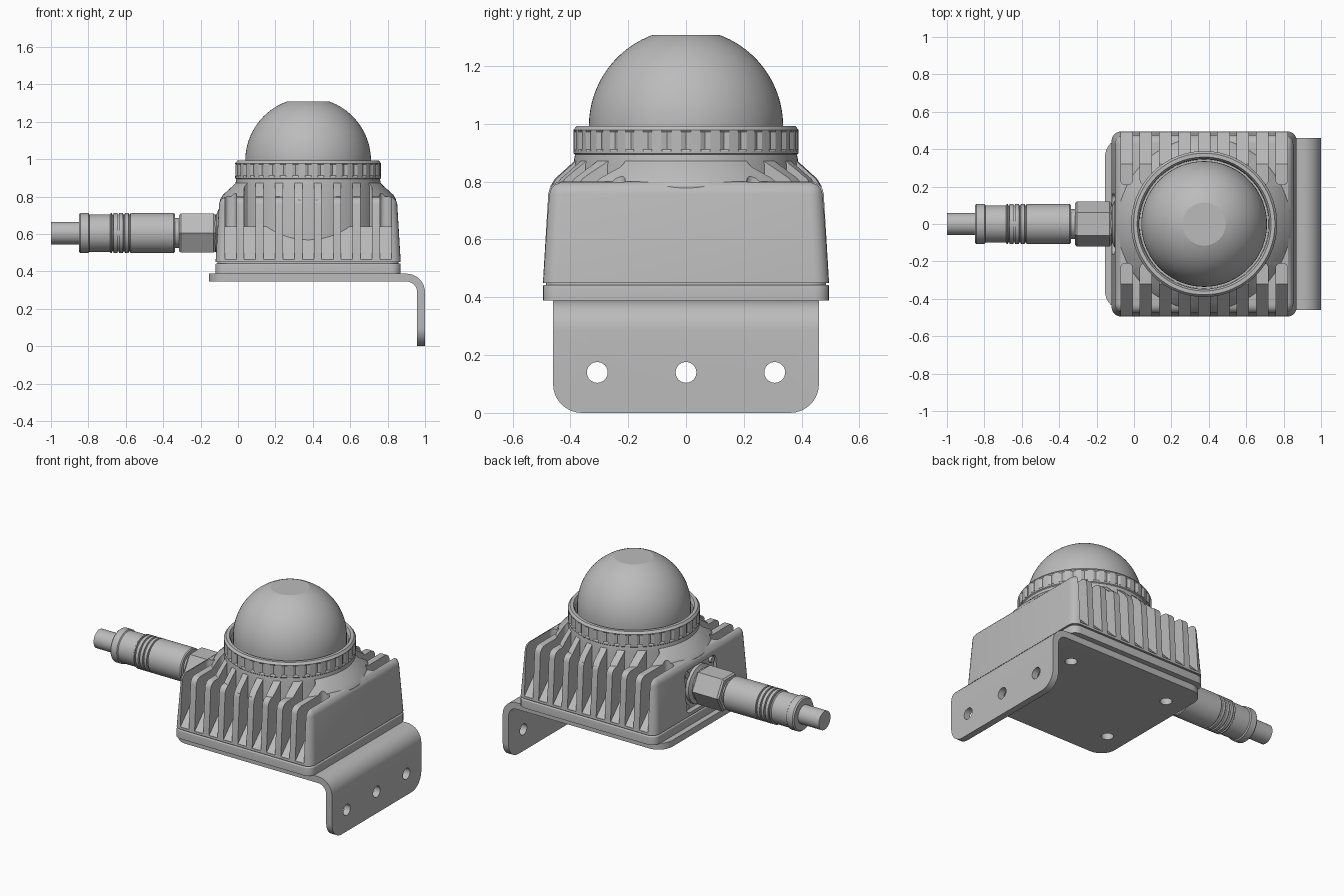
import bpy, bmesh, math
from mathutils import Matrix, Vector

old = bpy.data.objects.get("Cube")
if old:
    bpy.data.objects.remove(old, do_unlink=True)

CX = 0.375          # housing centre
CABLE_Z = 0.605     # connector axis height

grey = bpy.data.materials.new("grey_metal")
grey.use_nodes = True
COLOUR = (0.5, 0.5, 0.5, 1)
grey.diffuse_color = COLOUR
next(n for n in grey.node_tree.nodes if n.type == 'BSDF_PRINCIPLED').inputs["Base Color"].default_value = COLOUR


def finish(name, bm, matrix=None):
    """Turn a bmesh into a named object."""
    if matrix:
        bm.transform(matrix)
    bmesh.ops.recalc_face_normals(bm, faces=bm.faces)
    mesh = bpy.data.meshes.new(name)
    bm.to_mesh(mesh)
    bm.free()
    mesh.materials.append(grey)
    obj = bpy.data.objects.new(name, mesh)
    bpy.context.collection.objects.link(obj)
    return obj


def activate(obj):
    bpy.ops.object.select_all(action='DESELECT')
    obj.select_set(True)
    bpy.context.view_layer.objects.active = obj


def smooth(obj, angle=30):
    activate(obj)
    bpy.ops.object.shade_smooth_by_angle(angle=math.radians(angle))
    return obj


def combine(obj, tool, operation='DIFFERENCE'):
    """Apply a boolean and discard the tool."""
    tool.hide_render = True
    activate(obj)
    mod = obj.modifiers.new("cut", 'BOOLEAN')
    mod.operation, mod.solver, mod.object = operation, 'EXACT', tool
    bpy.ops.object.modifier_apply(modifier=mod.name)
    bpy.data.objects.remove(tool, do_unlink=True)


def lathe_mesh(profile, n=64, phase=0.0, radius_at=lambda r, row, i: r):
    """Revolve (radius, height) points around z."""
    bm = bmesh.new()
    rows = []
    for row, (r, h) in enumerate(profile):
        ring = []
        for i in range(n):
            a = phase + 2 * math.pi * i / n
            q = radius_at(r, row, i)
            ring.append(bm.verts.new((q * math.cos(a), q * math.sin(a), h)))
        rows.append(ring)
    for a, b in zip(rows, rows[1:]):
        for i in range(n):
            j = (i + 1) % n
            bm.faces.new((a[i], a[j], b[j], b[i]))
    bmesh.ops.remove_doubles(bm, verts=bm.verts, dist=1e-5)
    return bm


def prism(bm, points, start, end):
    """Extrude a closed outline of vectors from start to end offset."""
    a = [bm.verts.new(Vector(p) + Vector(start)) for p in points]
    b = [bm.verts.new(Vector(p) + Vector(end)) for p in points]
    bm.faces.new(a)
    bm.faces.new(b[::-1])
    n = len(points)
    sides = [bm.faces.new((a[i], b[i], b[(i + 1) % n], a[(i + 1) % n])) for i in range(n)]
    return a, b, sides


def rounded_block(half_low, half_high, z0, z1, corner, top):
    """Tapered block with rounded upright and top edges."""
    bm = bmesh.new()
    bmesh.ops.create_cube(bm, size=2)
    for v in bm.verts:
        high = v.co.z > 0
        h = half_high if high else half_low
        v.co = (v.co.x * h, v.co.y * h, z1 if high else z0)
    def upright(e):
        return abs(e.verts[0].co.z - e.verts[1].co.z) > 1e-3
    bmesh.ops.bevel(bm, geom=[e for e in bm.edges if upright(e)], offset=corner,
                    segments=5, profile=0.5, affect='EDGES')
    if top:
        rim = [e for e in bm.edges if all(v.co.z > z1 - 1e-4 for v in e.verts)]
        bmesh.ops.bevel(bm, geom=rim, offset=top, segments=4, profile=0.5, affect='EDGES')
    return bm


def cylinders(spots, radius, depth, axis='Z', n=24):
    bm = bmesh.new()
    turn = Matrix.Rotation(math.pi / 2, 4, 'Y') if axis == 'X' else Matrix()
    for s in spots:
        bmesh.ops.create_cone(bm, cap_ends=True, segments=n, radius1=radius, radius2=radius,
                              depth=depth, matrix=Matrix.Translation(s) @ turn)
    return bm


centre = Matrix.Translation((CX, 0, 0))

# Housing: tapered block with a conical shoulder
housing = finish("finned_housing", rounded_block(0.495, 0.474, 0.45, 0.80, 0.05, 0.042), centre)
shoulder = finish("shoulder", lathe_mesh([(0, 0.7), (0.47, 0.7), (0.47, 0.785), (0.455, 0.81),
                                          (0.40, 0.86), (0.385, 0.875), (0, 0.875)], 72), centre)
combine(housing, shoulder, 'UNION')

# Cooling slots along front and back
bm = bmesh.new()
SLOT = 0.031
for side in (-1, 1):
    for i in range(-4, 5):
        x = CX + i * 0.1037
        outline = [(0, side * y, z) for y, z in
                   ((0.6, 0.46), (0.492, 0.465), (0.32, 0.64), (0.21, 0.64), (0.21, 1.0), (0.6, 1.0))]
        a, b, _ = prism(bm, outline, (x - SLOT, 0, 0), (x + SLOT, 0, 0))
        inner = [bm.edges.get((ring[3], ring[4])) for ring in (a, b)]
        bmesh.ops.bevel(bm, geom=inner, offset=0.024, segments=4, profile=0.5, affect='EDGES')
combine(housing, finish("slot_cutter", bm))

# Square recess around the cable connector
bm = bmesh.new()
bmesh.ops.create_cube(bm, size=1, matrix=Matrix.Translation((-0.145, 0, CABLE_Z))
                      @ Matrix.Diagonal((0.12, 0.32, 0.27, 1)))
bmesh.ops.bevel(bm, geom=[e for e in bm.edges if abs(e.verts[0].co.x - e.verts[1].co.x) > 0.05],
                offset=0.03, segments=4, profile=0.5, affect='EDGES')
combine(housing, finish("recess_cutter", bm))
smooth(housing)

# Base flange and the narrow groove above it
smooth(finish("base_flange", rounded_block(0.495, 0.495, 0.388, 0.443, 0.05, 0.006), centre))
smooth(finish("base_groove", rounded_block(0.484, 0.484, 0.43, 0.455, 0.05, 0), centre))

# Neck forms the inner ends of the slots
smooth(finish("neck", lathe_mesh([(0, 0.46), (0.39, 0.46), (0.39, 0.86), (0.383, 0.90), (0, 0.90)], 72), centre))

# Knurled clamping ring
ring_profile = [(0.345, 0.89), (0.38, 0.89), (0.39, 0.898), (0.39, 0.906), (0.39, 0.912),
                (0.39, 0.972), (0.39, 0.978), (0.378, 0.993), (0.358, 0.993), (0.348, 0.975), (0.345, 0.89)]
knurl = lambda r, row, i: r - 0.008 if row in (4, 5) and i % 4 == 0 else r
smooth(finish("clamping_ring", lathe_mesh(ring_profile, 144, 0, knurl), centre), 25)

# Dome with flattened crown
R, FLAT = 0.336, 0.115
top = math.acos(FLAT / R)
dome = [(0, 0.9), (R, 0.9)] + [(R * math.cos(top * k / 20), 0.992 + R * math.sin(top * k / 20))
                               for k in range(21)] + [(0, 0.992 + R * math.sin(top))]
smooth(finish("dome", lathe_mesh(dome, 72), centre), 15)

# Angle bracket: bent sheet
T, BEND = 0.042, 0.10
TOP_Z = 0.388
arc = [(math.sin(k * math.pi / 16), math.cos(k * math.pi / 16)) for k in range(9)]
outer = [(1 - BEND + BEND * s, TOP_Z - BEND + BEND * c) for s, c in arc]
inner = [(1 - BEND + (BEND - T) * s, TOP_Z - BEND + (BEND - T) * c) for s, c in arc]
sheet = [(-0.155, TOP_Z)] + outer + [(1, 0), (1 - T, 0)] + inner[::-1] + [(-0.155, TOP_Z - T)]
bm = bmesh.new()
prism(bm, [(x, 0, z) for x, z in sheet], (0, -0.46, 0), (0, 0.46, 0))
corners = [e for e in bm.edges if abs(e.verts[0].co.y - e.verts[1].co.y) < 1e-4 and
           (all(v.co.z < 1e-4 for v in e.verts) or all(v.co.x < -0.15 for v in e.verts))]
bmesh.ops.bevel(bm, geom=corners, offset=0.10, segments=8, profile=0.5, affect='EDGES')
bracket = finish("mounting_bracket", bm)
combine(bracket, finish("wall_holes", cylinders([(0.98, y, 0.14) for y in (-0.307, 0, 0.307)], 0.036, 0.2, 'X')))
screw_spots = [(x, y, 0.366) for x in (-0.02, 0.70) for y in (-0.265, 0.265)]
combine(bracket, finish("base_holes", cylinders(screw_spots, 0.036, 0.2)))
smooth(bracket)

# Connector parts run outward along -x
along = Matrix.Translation((0, 0, CABLE_Z)) @ Matrix.Rotation(-math.pi / 2, 4, 'Y')
smooth(finish("connector_washer", lathe_mesh([(0, 0.07), (0.125, 0.07), (0.125, 0.105), (0.10, 0.115),
                                              (0.10, 0.13), (0, 0.13)], 48), along))
smooth(finish("hex_nut", lathe_mesh([(0, 0.12), (0.112, 0.12), (0.121, 0.13), (0.121, 0.305),
                                     (0.112, 0.315), (0, 0.315)], 6, math.pi / 2), along))
plug = [(0, 0.30), (0.08, 0.30), (0.08, 0.338), (0.102, 0.338), (0.107, 0.345)]
for g in (0.575, 0.605, 0.635, 0.665):
    plug += [(0.107, g), (0.099, g + 0.002), (0.099, g + 0.008), (0.107, g + 0.01)]
plug += [(0.107, 0.68), (0.10, 0.685), (0.10, 0.795), (0.107, 0.80), (0.107, 0.842), (0.10, 0.85), (0, 0.85)]
smooth(finish("cable_plug", lathe_mesh(plug, 48), along))
smooth(finish("cable", lathe_mesh([(0, 0.84), (0.06, 0.84), (0.06, 1.0), (0, 1.0)], 40), along))

# Small screws in the recess corners
heads = [(-0.09, sy * 0.13, CABLE_Z + sz * 0.105) for sy in (-1, 1) for sz in (-1, 1)]
smooth(finish("recess_screws", cylinders(heads, 0.02, 0.024, 'X', 16)))
